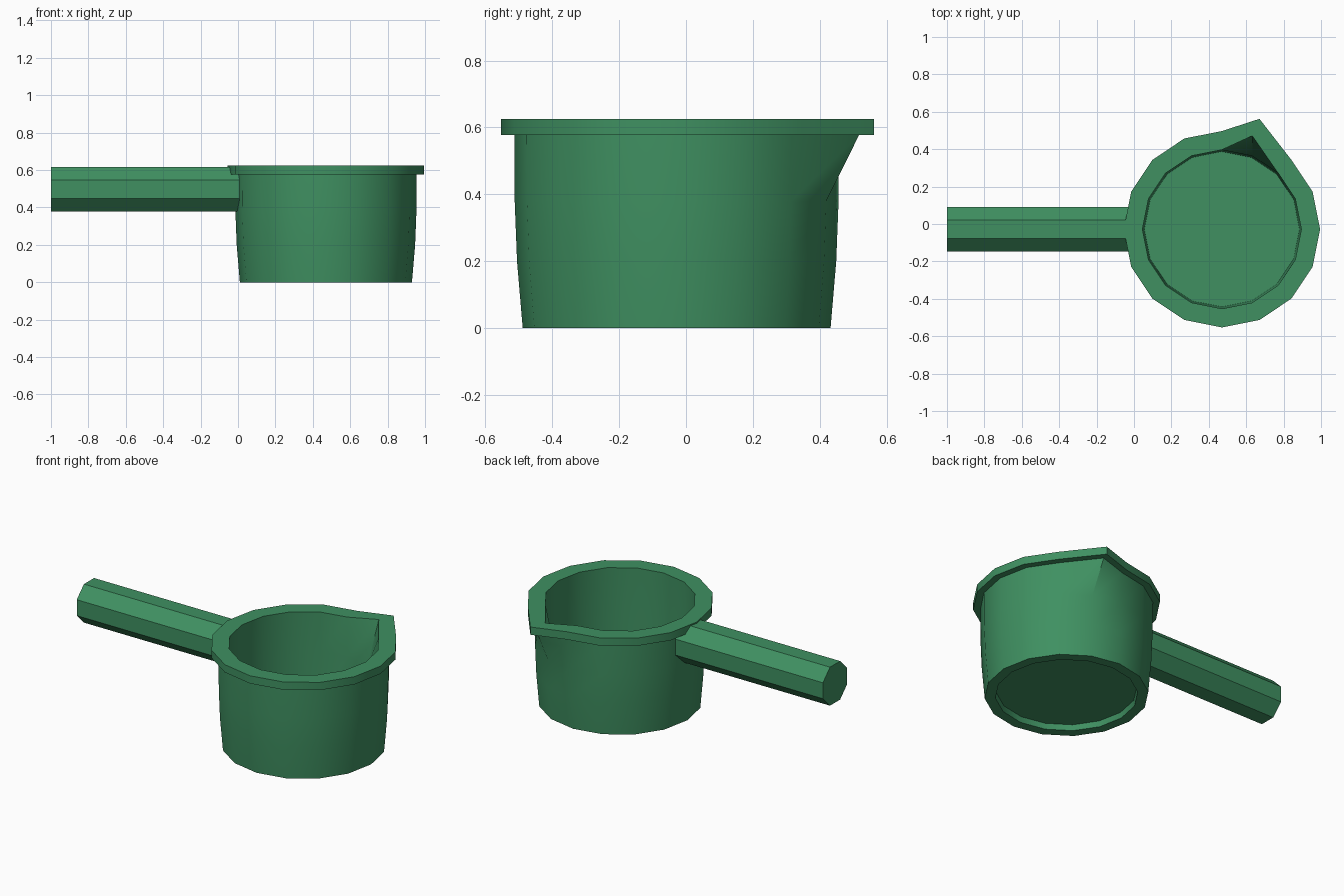
import bpy, bmesh, math

if "Cube" in bpy.data.objects:
    bpy.data.objects.remove(bpy.data.objects["Cube"])

CX, CY, SIDES, SPOUT = 0.47, -0.028, 16, 3   # pot centre, sides, index of spout corner

green = bpy.data.materials.new("green")
green.diffuse_color = (0.05, 0.28, 0.12, 1)
green.use_nodes = True
green.node_tree.nodes["Principled BSDF"].inputs["Base Color"].default_value = green.diffuse_color


def finish(bm, name):
    bmesh.ops.recalc_face_normals(bm, faces=bm.faces)
    mesh = bpy.data.meshes.new(name)
    bm.to_mesh(mesh)
    bm.free()
    mesh.materials.append(green)
    obj = bpy.data.objects.new(name, mesh)
    bpy.context.collection.objects.link(obj)
    bpy.ops.object.select_all(action='DESELECT')
    obj.select_set(True)
    bpy.context.view_layer.objects.active = obj
    bpy.ops.object.shade_smooth_by_angle(angle=math.radians(30))
    return obj


def loft(bm, rings):
    """Skin successive closed rings and cap both ends."""
    loops = [[bm.verts.new(p) for p in ring] for ring in rings]
    for a, b in zip(loops, loops[1:]):
        n = len(a)
        for i in range(n):
            bm.faces.new((a[i], a[(i + 1) % n], b[(i + 1) % n], b[i]))
    bm.faces.new(loops[0])
    bm.faces.new(loops[-1])


def pot_ring(radius, z, spout):
    ring = []
    for i in range(SIDES):
        a = 2 * math.pi * i / SIDES
        push = spout if i == SPOUT else 0
        ring.append((CX + radius * math.cos(a), CY + radius * math.sin(a) + push, z))
    return ring


# Pot: recessed base, outer wall, rim with spout, inner wall, floor
profile = [  # radius, height, spout push
    (0.395, 0.035, 0), (0.40, 0, 0), (0.46, 0, 0), (0.477, 0.2, 0),
    (0.484, 0.38, 0), (0.485, 0.577, 0.097), (0.525, 0.577, 0.105),
    (0.525, 0.625, 0.105), (0.425, 0.625, 0.107), (0.424, 0.38, 0),
    (0.415, 0.07, 0),
]
bm = bmesh.new()
loft(bm, [pot_ring(*p) for p in profile])
finish(bm, "pot")

# Handle: straight octagonal bar
R = 0.119 / math.cos(math.pi / 8)
bm = bmesh.new()
loft(bm, [[(x, CY + R * math.cos(a), 0.498 + R * math.sin(a))
           for a in [(i + 0.5) * math.pi / 4 for i in range(8)]]
          for x in (-1.0, 0.012)])
finish(bm, "handle")
